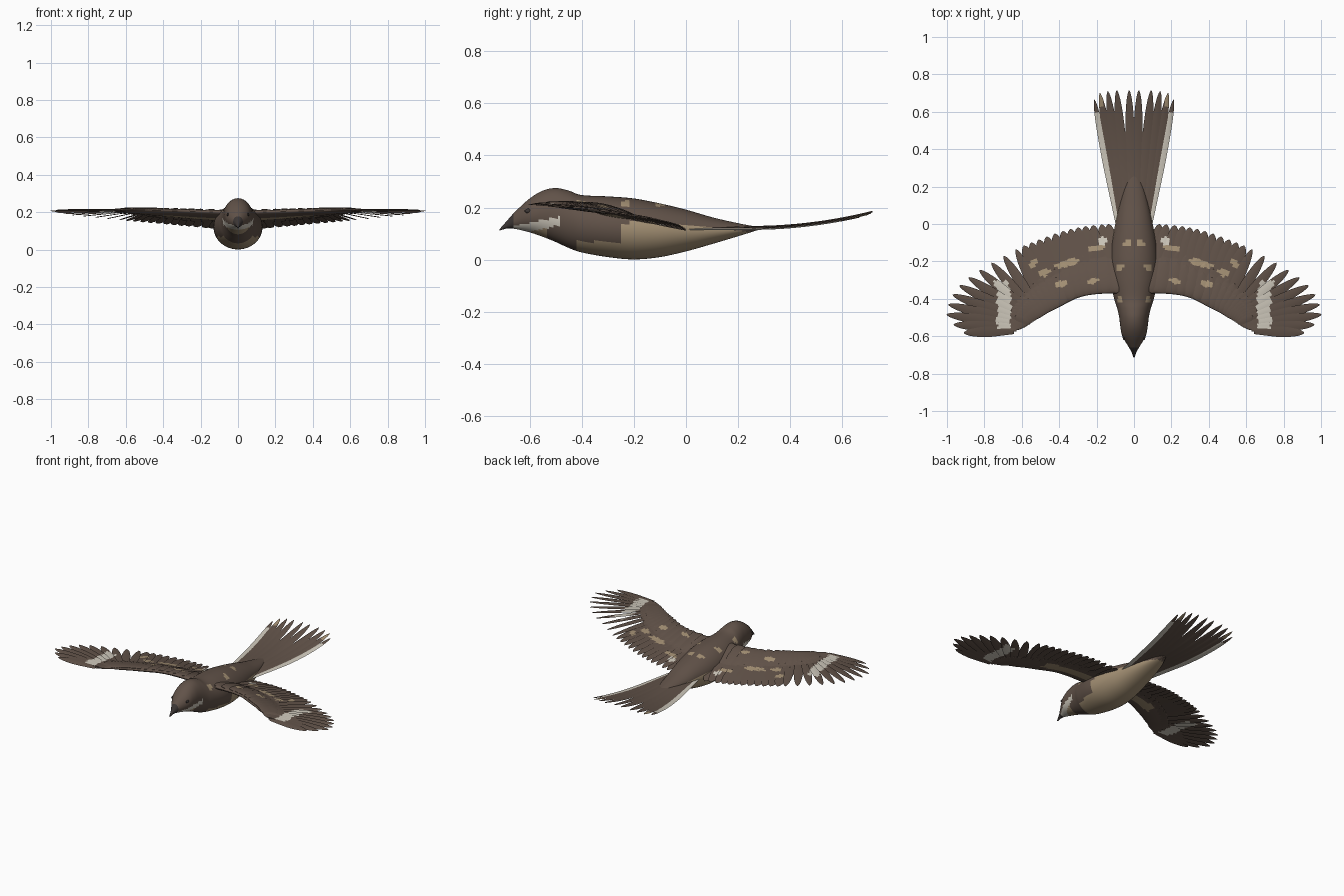
import bpy, bmesh, math
from mathutils import Vector

if "Cube" in bpy.data.objects:
    bpy.data.objects.remove(bpy.data.objects["Cube"])


def material(name, rgb):
    m = bpy.data.materials.new(name)
    m.use_nodes = True
    m.diffuse_color = (*rgb, 1)
    bsdf = m.node_tree.nodes["Principled BSDF"]
    bsdf.inputs["Base Color"].default_value = (*rgb, 1)
    bsdf.inputs["Roughness"].default_value = 0.8
    return m


MATS = [material("brown", (.12, .085, .066)), material("tan", (.37, .28, .175)),
        material("cream", (.62, .58, .5)), material("dark_horn", (.045, .037, .035))]
BROWN, TAN, CREAM, HORN = range(4)


def curve(table, u):
    """Smooth interpolation through evenly spaced rows."""
    last = len(table) - 1
    i = max(0, min(int(u), last - 1))
    t = u - i
    a, b, c, d = (table[max(0, min(last, i + k))] for k in (-1, 0, 1, 2))
    return [q + .5 * t * (r - p + t * (2 * p - 5 * q + 4 * r - s + t * (3 * (q - r) + s - p)))
            for p, q, r, s in zip(a, b, c, d)]


def loft(bm, rings):
    rows = [[bm.verts.new(p) for p in ring] for ring in rings]
    n = len(rows[0])
    for a, b in zip(rows, rows[1:]):
        for i in range(n):
            j = (i + 1) % n
            bm.faces.new((a[i], a[j], b[j], b[i]))
    bm.faces.new(rows[0])
    bm.faces.new(rows[-1])


def finish(name, bm, rule):
    bmesh.ops.recalc_face_normals(bm, faces=bm.faces)
    bm.normal_update()
    for f in bm.faces:
        f.material_index = rule(f.calc_center_median(), f.normal)
    me = bpy.data.meshes.new(name)
    bm.to_mesh(me)
    bm.free()
    for m in MATS:
        me.materials.append(m)
    ob = bpy.data.objects.new(name, me)
    bpy.context.collection.objects.link(ob)
    bpy.ops.object.select_all(action='DESELECT')
    bpy.context.view_layer.objects.active = ob
    ob.select_set(True)
    bpy.ops.object.shade_smooth_by_angle(angle=math.radians(50))


# Pale flecks on the back and wings: x, y, half length, half width
FLECKS = [(.36, -.21, .065, .02), (.39, -.32, .035, .018), (.48, -.26, .035, .02),
          (.2, -.13, .05, .016), (.22, -.305, .025, .016), (.04, -.105, .025, .015),
          (.075, -.235, .02, .018), (.075, -.405, .012, .018), (.54, -.21, .018, .025)]


def flecks(c, n):
    if n.z > .2:
        x = abs(c.x)
        if math.hypot((x - .17) / .022, (c.y + .09) / .02) < 1:
            return CREAM
        for fx, fy, rx, ry in FLECKS:
            if math.hypot((x - fx) / rx, (c.y - fy - .2 * (fx - x)) / ry) < 1:
                return TAN
    return BROWN


# Body: y, top, bottom, half width
BODY = [(-.715, .118, .112, .003), (-.685, .152, .12, .013), (-.655, .185, .118, .03),
        (-.6, .235, .105, .062), (-.55, .265, .088, .073), (-.5, .275, .068, .079),
        (-.45, .265, .045, .09), (-.4, .248, .028, .106), (-.3, .243, .01, .128),
        (-.2, .235, .001, .13), (-.1, .216, .01, .12), (0, .192, .032, .1),
        (.1, .163, .06, .078), (.2, .14, .09, .05), (.28, .125, .115, .015)]


def body_rule(c, n):
    if c.y < -.66:
        return HORN
    if c.y < -.48 and abs(c.z - .135 - .2 * (c.y + .55)) < .017:
        return CREAM
    if c.y < -.53 and c.z < .12:
        return TAN
    limit = .07 if c.y < -.25 else .142 - .1 * max(0, c.y + .1)
    if c.y > -.42 and c.z < limit:
        return TAN
    return flecks(c, n)


bm = bmesh.new()
rings, steps = [], 6
for k in range((len(BODY) - 1) * steps + 1):
    y, top, low, w = curve(BODY, k / steps)
    mid, h = (top + low) / 2, (top - low) / 2
    rings.append([(w * math.cos(a), y, mid + h * math.sin(a))
                  for a in (math.tau * i / 48 for i in range(48))])
loft(bm, rings)
finish("body", bm, body_rule)

# Eyes
for side, sx in (("left", 1), ("right", -1)):
    bm = bmesh.new()
    bmesh.ops.create_uvsphere(bm, u_segments=16, v_segments=10, radius=.011)
    for v in bm.verts:
        v.co = Vector((v.co.x * .6 + sx * .054, v.co.y * 1.3 - .605, v.co.z * .8 + .187))
    finish(side + "_eye", bm, lambda c, n: HORN)


def feather(bm, path, half, thick=.0022, tilt=.003, sx=1, point=5, segs=18):
    """Thin lens-shaped blade along a path, rounded at the tip."""
    run = path(1) - path(0)
    across = Vector((-run.y, run.x, 0)).normalized()
    rim = [(u, 1) for u in (-1, -.5, 0, .5, 1)] + [(u, -1) for u in (.5, 0, -.5)]
    rings = []
    for k in range(segs + 1):
        t = 1 - (1 - k / segs) ** 1.3
        w = max(.001, half * (.65 + .35 * min(1, t * 2)) * (1 - t ** point) ** .6)
        ring = []
        for u, d in rim:
            p = path(t) + across * u * w
            p.z += d * thick * (1 - u * u) + tilt * u * w / half
            ring.append((p.x * sx, p.y, p.z))
        rings.append(ring)
    loft(bm, rings)


# Wing plan, root to tip: leading edge x, y, then feather tip x, y
WING = [(.06, -.37, .13, .0), (.2, -.375, .25, -.01), (.3, -.395, .37, -.035),
        (.4, -.445, .5, -.08), (.46, -.475, .62, -.13), (.5, -.5, .73, -.19),
        (.52, -.51, .84, -.255), (.54, -.52, .93, -.325), (.56, -.535, .985, -.41),
        (.58, -.55, .998, -.5), (.62, -.568, .91, -.582)]


def wing(s, f, lift=0):
    ax, ay, bx, by = curve(WING, s)
    x, y = ax + (bx - ax) * f, ay + (by - ay) * f
    drop = .008 + .08 * (1 - s / 10)
    return Vector((x, y, .197 + .028 * x - drop * f + lift))


def arm_end(s):
    return .55 - .035 * s


def bulge(s, f):
    g = f / arm_end(s)
    if not 0 < g < 1:
        return 0
    return (.026 - .002 * s) * 2 * math.sqrt(g) * (1 - g)


def flight_rule(c, n):
    if abs(abs(c.x) - .695 - .4 * max(0, c.y + .36)) < .036 and -.555 < c.y < -.305:
        return CREAM
    return flecks(c, n)


def arm_rule(c, n):
    x = abs(c.x)
    if n.z < 0 and x < .42 and abs(c.y + .27 + .3 * max(0, x - .2)) < .035:
        return TAN
    return flecks(c, n)


def build_wing(side, sx):
    # Fleshy arm under the coverts
    bm = bmesh.new()
    rings = []
    for k in range(49):
        s = k / 4.9
        row = [(i / 14) ** 1.5 * arm_end(s) for i in range(15)]
        upper = [wing(s, f, bulge(s, f) + .001) for f in row]
        lower = [wing(s, f, -.8 * bulge(s, f) - .001) for f in reversed(row)]
        rings.append([(p.x * sx, p.y, p.z) for p in upper + lower])
    loft(bm, rings)
    finish(side + "_wing_arm", bm, arm_rule)

    # Flight feathers: broad secondaries, then long pointed primaries
    for name, first, step, count, half, point in (
            ("secondaries", .1, .33, 12, .036, 7), ("primaries", 4.1, .59, 11, .03, 4)):
        bm = bmesh.new()
        for i in range(count):
            s = first + step * i
            feather(bm, lambda t: wing(s, .08 + .92 * t), half, sx=sx, point=point,
                    tilt=.004, segs=26)
        finish(side + "_" + name, bm, flight_rule)

    # Overlapping covert rows, above and below
    bm = bmesh.new()
    for tip, lift in ((.68, .003), (.52, .004), (.36, .004)):
        for i in range(18):
            s = .2 + .43 * i
            scale = 1 - .08 * s
            a, b = (tip - .34) * scale, tip * scale

            def upper(t):
                f = a + (b - a) * t
                return wing(s, f, bulge(s, f) + lift)
            feather(bm, upper, .03 - .0012 * s, sx=sx, thick=.0018, tilt=.002)
    for i in range(18):
        s = .2 + .43 * i
        feather(bm, lambda t: wing(s, (.35 + .3 * t) * (1 - .08 * s), -.005),
                .028 - .001 * s, sx=sx, thick=.0015, tilt=.002)
    finish(side + "_coverts", bm, flecks)


for side, sx in (("left", 1), ("right", -1)):
    build_wing(side, sx)

# Tail fan, middle to outside: base x, tip x, tip y, half width
TAIL = [(.012, .026, .715, .027), (.028, .092, .715, .028), (.045, .14, .71, .028),
        (.06, .182, .7, .026), (.076, .212, .665, .021)]


def tail_rule(c, n):
    x = abs(c.x)
    return TAN if c.y > .63 and .165 < x < .2 else BROWN


for side, sx in (("left", 1), ("right", -1)):
    for i, (bx, tx, ty, half) in enumerate(TAIL):
        def path(t):
            y = -.04 + (ty + .04) * t
            return Vector((bx + (tx - bx) * t, y,
                           .127 - .0025 * i + .27 * max(0, y - .25) ** 2))
        bm = bmesh.new()
        feather(bm, path, half, sx=sx, tilt=.002, segs=24, point=6)
        outer = i == len(TAIL) - 1
        finish(f"{side}_tail_feather_{i + 1}", bm,
               (lambda c, n: CREAM if c.y < .6 else BROWN) if outer else tail_rule)
